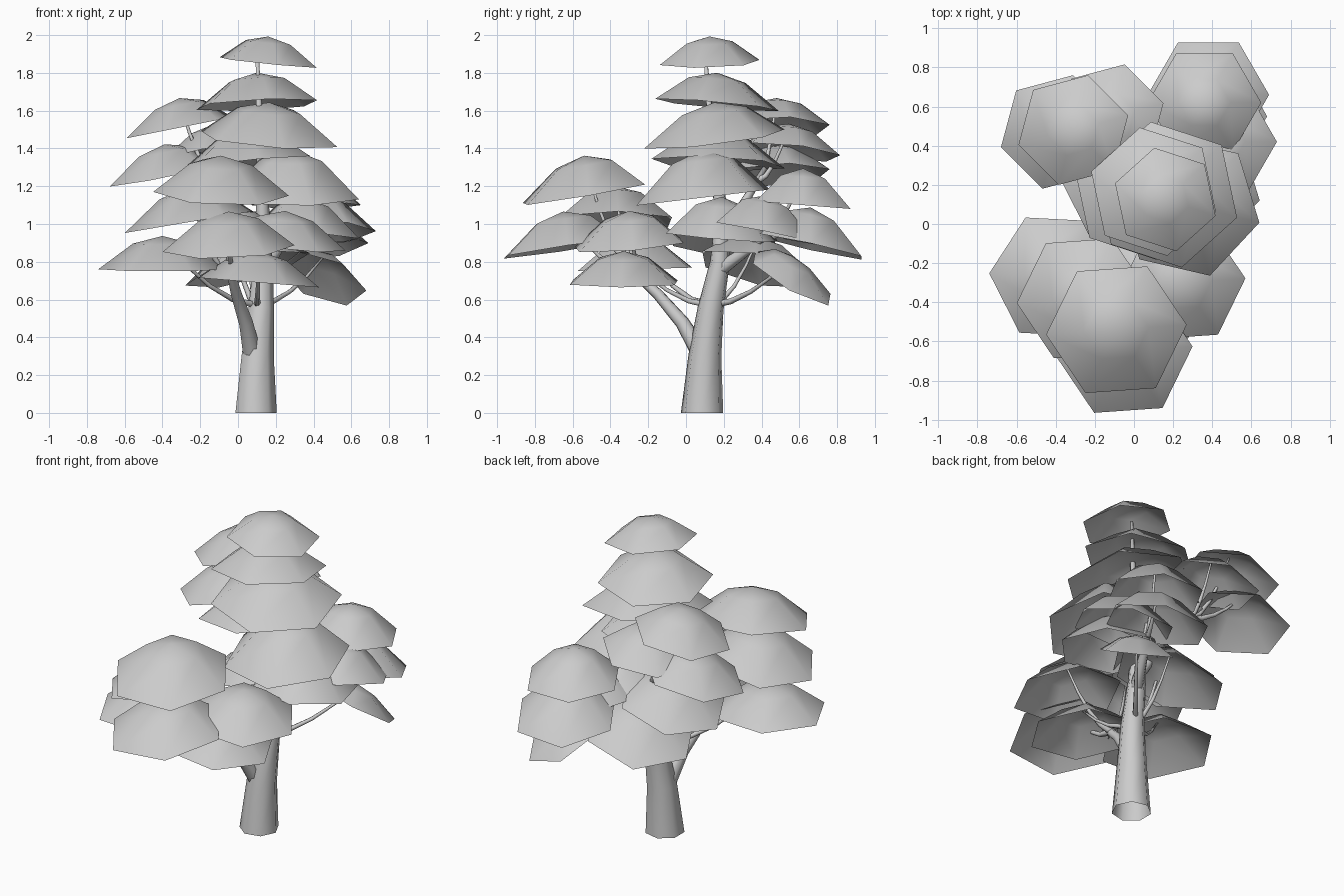
import bpy, bmesh, math
from mathutils import Vector

cube = bpy.data.objects.get("Cube")
if cube:
    bpy.data.objects.remove(cube, do_unlink=True)

SHADE = 0.6
grey = bpy.data.materials.new("pale_grey")
grey.use_nodes = True
grey.diffuse_color = (SHADE, SHADE, SHADE, 1)
shader = grey.node_tree.nodes["Principled BSDF"]
shader.inputs["Base Color"].default_value = grey.diffuse_color


def finish(name, bm):
    bmesh.ops.recalc_face_normals(bm, faces=bm.faces)
    mesh = bpy.data.meshes.new(name)
    bm.to_mesh(mesh)
    bm.free()
    mesh.materials.append(grey)
    mesh.shade_smooth()
    obj = bpy.data.objects.new(name, mesh)
    bpy.context.collection.objects.link(obj)


def circle(radius, sides, turn=0):
    """Corner points of a flat regular polygon."""
    angles = [turn + math.tau * i / sides for i in range(sides)]
    return [Vector((radius * math.cos(a), radius * math.sin(a), 0)) for a in angles]


def bridge(bm, lower, upper):
    """Join two rings of vertices with quads."""
    count = len(lower)
    for i in range(count):
        j = (i + 1) % count
        bm.faces.new((lower[i], lower[j], upper[j], upper[i]))


def canopy(name, centre, radius, height, slope, turn):
    """Open six-sided umbrella of leaves whose rim lies on a sloping plane."""
    bm = bmesh.new()

    def ring(scale, lift):
        verts = []
        for p in circle(radius * scale, 6, turn):
            p.z = p.x * slope[0] + p.y * slope[1] + height * lift
            verts.append(bm.verts.new(centre + p))
        return verts

    rim, middle = ring(1, 0), ring(0.46, 0.77)
    apex = bm.verts.new(centre + Vector((0, 0, height)))
    bridge(bm, rim, middle)
    for a, b in zip(middle, middle[1:] + middle[:1]):
        bm.faces.new((a, b, apex))
    finish(name, bm)


def limb(name, points, start, end, sides):
    """Tapered tube along a path."""
    points = [Vector(p) for p in points]
    last = len(points) - 1
    up = Vector((0, 0, 1))
    bm = bmesh.new()
    rings = []
    for i, p in enumerate(points):
        along = points[min(i + 1, last)] - points[max(i - 1, 0)]
        if p.z == 0:
            along = up
        turn = up.rotation_difference(along)
        radius = start + (end - start) * (i / last) ** 0.8
        rings.append([bm.verts.new(p + turn @ c) for c in circle(radius, sides)])
    for lower, upper in zip(rings, rings[1:]):
        bridge(bm, lower, upper)
    bm.faces.new(rings[-1])
    finish(name, bm)


def branch(name, joint, tip):
    """Thin branch that leaves the joint flat and curves up to the tip."""
    path = []
    for step in range(5):
        t = step / 4
        p = joint.lerp(tip, t)
        p.z = joint.z + (tip.z - joint.z) * t ** 1.8
        path.append(p)
    limb(name, path, 0.02, 0.006, 6)


def cluster(steepness, turn, leaves, joint=None):
    """Several canopies, held up by thin branches when they share a joint."""
    for name, (x, y, z, radius, slope_x, slope_y) in leaves.items():
        centre = Vector((x, y, z))
        height = radius * steepness
        canopy(name + "_canopy", centre, radius, height, (slope_x, slope_y), math.radians(turn))
        if joint:
            branch(name + "_branch", Vector(joint), centre + Vector((0, 0, height * 0.95)))


# Trunk and main limbs
limb("trunk", [(.09, .085, 0), (.1, .1, .3), (.12, .13, .55), (.13, .18, .8),
               (.13, .19, 1.05), (.12, .14, 1.4), (.1, .1, 1.92)], .115, .008, 7)
limb("front_limb", [(.07, .07, .33), (.04, -.02, .48), (-.01, -.15, .63),
                    (-.04, -.28, .75), (-.06, -.45, .98)], .05, .015, 7)
limb("back_right_limb", [(.13, .18, .85), (0, .3, 1.1), (-.15, .42, 1.3)], .04, .015, 7)
limb("back_left_limb", [(.13, .17, .75), (.22, .35, .88), (.3, .48, 1)], .04, .015, 7)

# Crown stacked around the trunk: centre of rim, radius, slope of rim
cluster(.51, 42, {
    "top": (.16, .125, 1.855, .27, -.1, .03),
    "upper": (.1, .165, 1.63, .335, .05, -.09),
    "broad": (.165, .15, 1.45, .38, -.08, .12),
    "central": (.04, .17, 1.32, .36, .1, -.05),
})

# Left side, nearest the trunk
cluster(.69, 47, {
    "left": (.28, .09, 1.14, .37, 0, .12),
    "lower_left": (.34, .19, .93, .31, -.04, -.08),
})

# Back left limb
cluster(.67, 0, {
    "back_left_upper": (.36, .62, 1.1, .29, 0, -.08),
    "back_left_lower": (.38, .66, .88, .31, .06, -.22),
    "back_left_inner": (.43, .42, .95, .3, .04, -.2),
}, (.25, .4, .92))

# Back right limb
cluster(.54, 15, {
    "back_right_upper": (-.31, .48, 1.51, .29, .2, 0),
    "back_right_lower": (-.39, .47, 1.26, .3, .2, .05),
    "back_middle": (-.12, .545, 1.38, .28, .15, -.1),
}, (-.1, .38, 1.23))

# Front limb
cluster(.56, 4, {
    "front_upper": (-.09, -.54, 1.16, .36, -.04, .17),
    "front_right": (-.26, -.38, 1.01, .34, .17, 0),
    "front_low": (-.05, -.65, .87, .35, .04, .15),
    "front_left": (.25, -.3, .89, .32, -.1, .08),
}, (-.03, -.24, .72))

# Lowest canopies, branching from the trunk
cluster(.52, -3, {
    "low_right": (-.4, -.27, .76, .34, 0, .03),
    "low_front": (.11, -.33, .69, .32, -.08, 0),
    "low_back": (.05, .38, .76, .33, .25, -.2),
    "low_inner": (-.05, .2, .9, .32, .25, -.1),
    "low_left": (.45, .56, .71, .23, -.3, -.54),
}, (.1, .13, .57))
